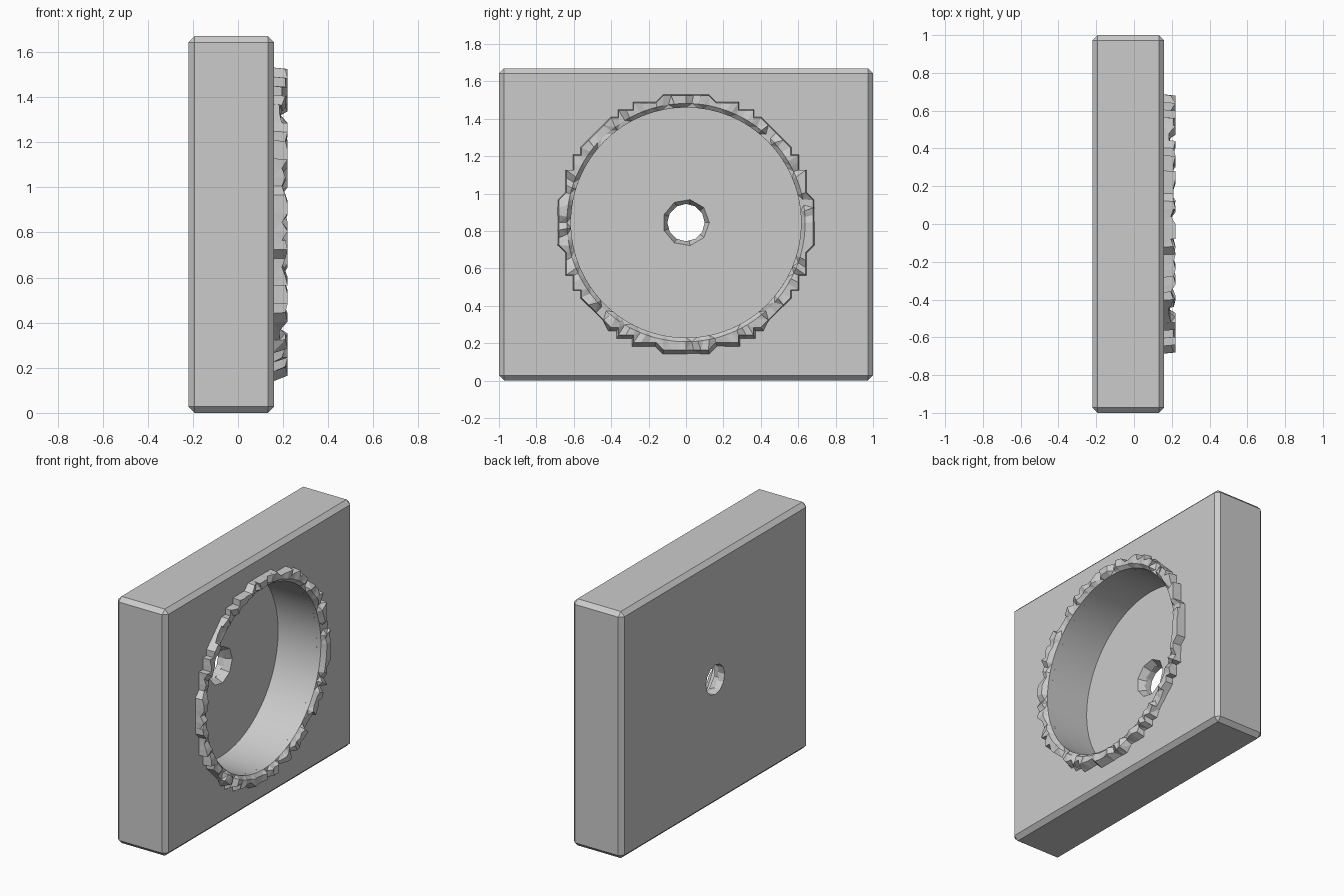
import bpy, bmesh, math, random
from mathutils import Vector

if "Cube" in bpy.data.objects:
    bpy.data.objects.remove(bpy.data.objects["Cube"], do_unlink=True)
random.seed(4)

CENTRE_Z = 0.845
FACE_X, RIM_X, FLOOR_X = 0.16, 0.22, -0.13
BORE_R = 0.615

grey = bpy.data.materials.new("plain grey")
grey.use_nodes = True
grey.diffuse_color = (0.6, 0.6, 0.6, 1)
grey.node_tree.nodes["Principled BSDF"].inputs["Base Color"].default_value = (0.6, 0.6, 0.6, 1)


def cutter(name, x0, x1, r0, r1, sides):
    """Tapered round cutter lying along x."""
    bpy.ops.mesh.primitive_cone_add(
        vertices=sides, radius1=r0, radius2=r1, depth=x1 - x0,
        location=((x0 + x1) / 2, 0, CENTRE_Z), rotation=(0, math.pi / 2, 0))
    ob = bpy.context.object
    ob.name = name
    ob.hide_render = True
    return ob


def cut(target, tool):
    mod = target.modifiers.new("cut", "BOOLEAN")
    mod.operation, mod.solver, mod.object = "DIFFERENCE", "EXACT", tool
    bpy.context.view_layer.objects.active = target
    bpy.ops.object.modifier_apply(modifier=mod.name)
    bpy.data.objects.remove(tool, do_unlink=True)


# Chamfered square slab
bpy.ops.mesh.primitive_cube_add(size=1, location=(-0.03, 0, 0.835))
slab = bpy.context.object
slab.name = "slab"
slab.scale = (0.38, 2, 1.67)
bpy.ops.object.transform_apply(location=True, rotation=False, scale=True)
slab.data.materials.append(grey)
bevel = slab.modifiers.new("chamfer", "BEVEL")
bevel.width, bevel.segments = 0.028, 1
bpy.ops.object.modifier_apply(modifier=bevel.name)

# Round recess, centre hole and its flared mouth
cut(slab, cutter("recess_cutter", FLOOR_X, 0.4, BORE_R, BORE_R, 96))
cut(slab, cutter("hole_cutter", -0.4, 0.1, 0.1, 0.1, 12))
cut(slab, cutter("mouth_cutter", FLOOR_X - 0.05, FLOOR_X + 0.01, 0.1, 0.13, 9))
bpy.context.view_layer.objects.active = slab
slab.select_set(True)
bpy.ops.object.shade_smooth_by_angle(angle=math.radians(25))

# Rough rim: smooth bore inside, stepped and broken outside
SEGMENTS, STEP = 128, 0.04


def snap(v):
    return round(v / STEP) * STEP


bm = bmesh.new()
loops = []
for i in range(SEGMENTS):
    a = 2 * math.pi * i / SEGMENTS
    c, s = math.cos(a), math.sin(a)
    outer = Vector((snap(0.68 * c), snap(0.68 * s)))
    outer *= max(0.655, min(outer.length, 0.7)) / outer.length
    chipped = min(abs(abs(s) - 0.72), 1) < 0.04
    top = 0.185 if chipped else RIM_X - random.choice((0, 0, 0.01, 0.025))
    foot = outer * (1.04 if s < -0.8 else 1.01)
    points = [
        (FACE_X - 0.01, BORE_R * c, BORE_R * s),
        (FACE_X + 0.03, BORE_R * c, BORE_R * s),
        (top, 0.637 * c, 0.637 * s),
        (top, outer.x, outer.y),
        (FACE_X - 0.01, foot.x, foot.y),
    ]
    loops.append([bm.verts.new((x, y, z + CENTRE_Z)) for x, y, z in points])
for i, here in enumerate(loops):
    there = loops[(i + 1) % SEGMENTS]
    for k in range(len(here)):
        n = (k + 1) % len(here)
        bm.faces.new((here[k], here[n], there[n], there[k]))
bmesh.ops.triangulate(bm, faces=bm.faces)
bmesh.ops.recalc_face_normals(bm, faces=bm.faces)
mesh = bpy.data.meshes.new("rough_rim")
bm.to_mesh(mesh)
bm.free()
mesh.materials.append(grey)
rim = bpy.data.objects.new("rough_rim", mesh)
bpy.context.collection.objects.link(rim)
